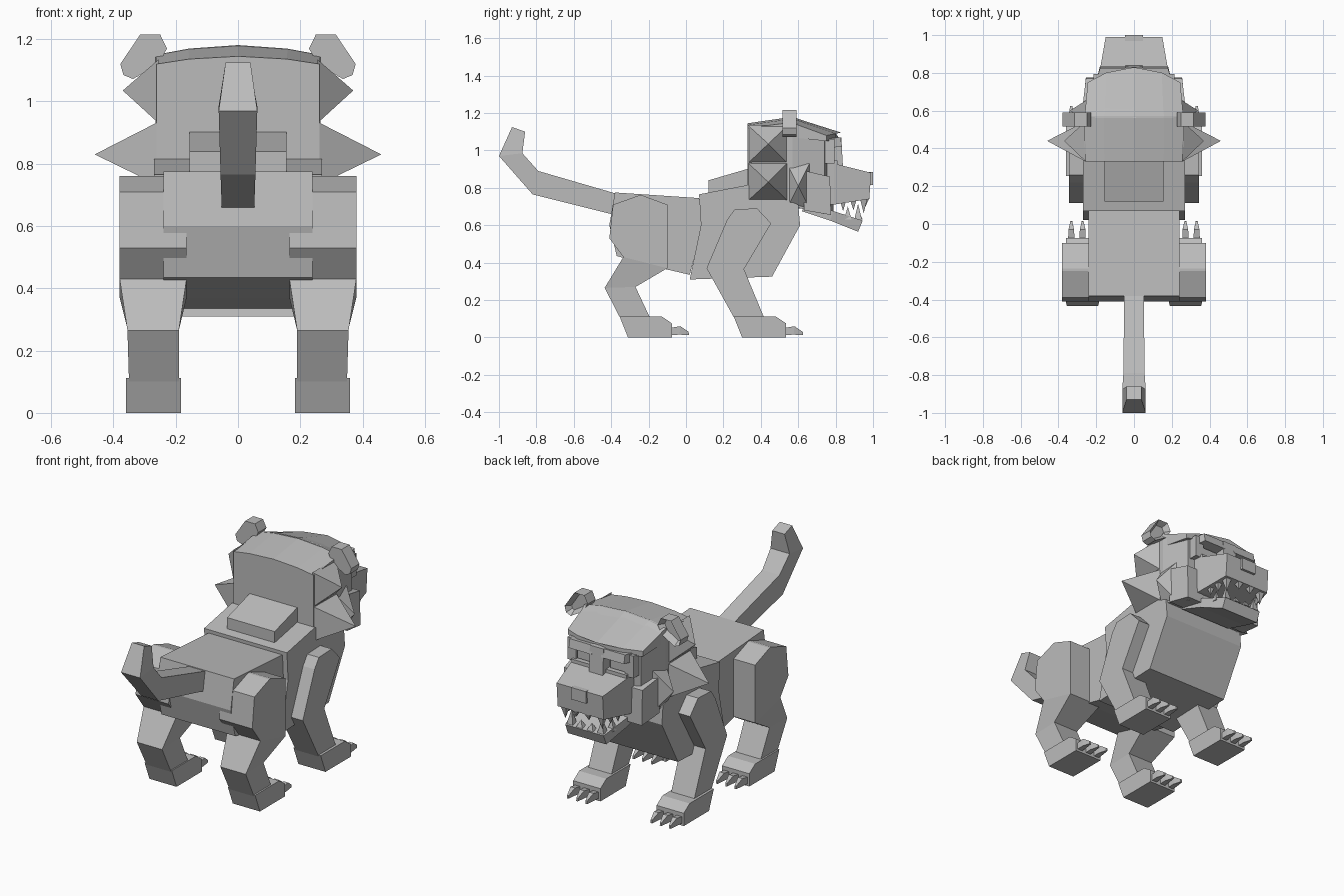
import bpy, bmesh, math
from mathutils import Vector

if "Cube" in bpy.data.objects:
    bpy.data.objects.remove(bpy.data.objects["Cube"])

grey = bpy.data.materials.new("plain grey")
grey.diffuse_color = (0.5, 0.5, 0.5, 1)
grey.use_nodes = True
grey.node_tree.nodes["Principled BSDF"].inputs["Base Color"].default_value = grey.diffuse_color


def make(name, bm):
    bmesh.ops.recalc_face_normals(bm, faces=bm.faces)
    me = bpy.data.meshes.new(name)
    bm.to_mesh(me)
    bm.free()
    me.materials.append(grey)
    ob = bpy.data.objects.new(name, me)
    bpy.context.collection.objects.link(ob)
    return ob


def skin(name, rings, mirror=False):
    """Join closed rings of points with faces and cap both ends."""
    bm = bmesh.new()
    for s in ((1, -1) if mirror else (1,)):
        vs = [[bm.verts.new((s * x, y, z)) for x, y, z in r] for r in rings]
        n = len(vs[0])
        for a, b in zip(vs, vs[1:]):
            for i in range(n):
                j = (i + 1) % n
                bm.faces.new((a[i], a[j], b[j], b[i]))
        bm.faces.new(vs[0])
        bm.faces.new(vs[-1])
    return make(name, bm)


def limb(name, secs, mirror=True):
    """Section: (back y, back z, front y, front z, x0, x1)."""
    rings = [[(a, y, z), (b, y, z), (b, v, w), (a, v, w)]
             for y, z, v, w, a, b in secs]
    return skin(name, rings, mirror)


def slab(name, prof, x0, x1, mirror=False):
    """Side profile (y, z) pulled along x."""
    return skin(name, [[(x, y, z) for y, z in prof] for x in (x0, x1)], mirror)


def box(name, x0, x1, y0, y1, z0, z1, mirror=True):
    return slab(name, [(y0, z0), (y1, z0), (y1, z1), (y0, z1)], x0, x1, mirror)


def pyramid(name, base, tip):
    bm = bmesh.new()
    for s in (1, -1):
        b = [bm.verts.new((s * x, y, z)) for x, y, z in base]
        t = bm.verts.new((s * tip[0], tip[1], tip[2]))
        bm.faces.new(b)
        for i in range(4):
            bm.faces.new((b[i], b[(i + 1) % 4], t))
    return make(name, bm)


# torso
slab("hips", [(-.38, .775), (.07, .745), (.09, .6), (.02, .335), (-.13, .37),
              (-.37, .435), (-.41, .6)], -.24, .24)
slab("chest", [(.07, .765), (.33, .815), (.6, .71), (.61, .6), (.46, .325),
               (.02, .31), (.08, .6)], -.27, .27)
slab("shoulder_hump", [(.12, .74), (.12, .84), (.36, .91), (.5, .74)], -.155, .155)

# tail
limb("tail", [(-.36, .65, -.36, .765, -.052, .052), (-.82, .765, -.79, .89, -.056, .056),
              (-1, .97, -.875, .985, -.062, .062), (-.93, 1.125, -.86, 1.1, -.04, .04)], False)

# legs
limb("back_leg", [(-.25, .76, -.235, .76, .165, .38), (-.39, .71, -.1, .71, .165, .38),
                  (-.41, .53, -.1, .53, .165, .38), (-.335, .43, -.1, .37, .165, .38),
                  (-.435, .265, -.27, .27, .19, .355), (-.35, .1, -.19, .1, .19, .35)])
limb("front_leg", [(.26, .685, .38, .69, .2, .345), (.22, .63, .455, .61, .2, .345),
                   (.11, .37, .31, .365, .19, .345), (.26, .1, .42, .1, .195, .345)])

# feet with three claws each
for part, d in (("back", 0), ("front", .61)):
    slab(part + "_foot", [(-.355 + d, .112), (-.13 + d, .112), (-.075 + d, .075),
                          (-.075 + d, 0), (-.31 + d, 0)], .183, .36, True)
    for x in (.212, .272, .332):
        limb(part + "_claw", [(-.09 + d, .012, -.09 + d, .05, x - .017, x + .017),
                              (-.035 + d, .015, -.03 + d, .06, x - .015, x + .015),
                              (.016 + d, .012, .014 + d, .03, x - .005, x + .005)])

# head: arched skull, tapered towards the face
def skull(y, bow, w, zb, ze, zt):
    xs = [w, w * .6, 0, -w * .6, -w]
    f = lambda x: 1 - (x / w) ** 2
    ring = [(x, y + bow * f(x), ze + (zt - ze) * f(x)) for x in xs]
    return ring + [(x, y + bow * f(x), zb) for x in reversed(xs)]

skin("skull", [skull(.33, 0, .262, .745, 1.12, 1.145), skull(.57, 0, .265, .7, 1.15, 1.18),
               skull(.74, .05, .225, .66, 1.07, 1.1)])
skin("brow_cap", [skull(.56, 0, .262, 1.07, 1.15, 1.181),
                  skull(.75, .08, .245, 1.05, 1.08, 1.095)])

# cheek fur spikes
def spike(name, y0, y1, z0, z1, x, tip):
    pyramid(name, [(x, y0, z0), (x, y1, z0), (x, y1, z1), (x, y0, z1)], tip)

spike("upper_cheek_spike", .33, .545, .93, 1.135, .255, (.37, .44, 1.035))
spike("lower_cheek_spike", .33, .545, .73, .935, .255, (.46, .44, .83))
spike("front_cheek_spike", .54, .66, .69, .93, .245, (.34, .6, .81))
limb("cheek", [(.63, .68, .64, .89, .14, .27), (.775, .655, .77, .86, .14, .255)])

# face
slab("nose_bridge", [(.72, .88), (.84, .9), (.83, 1.07), (.72, 1.07)], -.045, .045)
limb("eyebrow", [(.72, 1.01, .72, 1.06, .03, .21), (.835, 1.02, .825, 1.07, .03, .18)])
box("eye", .06, .155, .74, .79, .95, 1.0)
box("eye_corner", .16, .215, .7, .795, .93, 1.06)
box("under_eye", .04, .18, .72, .81, .9, .945)

# muzzle, nose, jaw
limb("muzzle", [(.74, .71, .74, .935, -.19, .19), (.79, .71, .79, .93, -.185, .185),
                (.98, .74, .99, .88, -.15, .15)], False)
box("nose", -.048, .048, .95, 1, .815, .885, False)
limb("lower_jaw", [(.62, .675, .64, .72, -.17, .17), (.77, .625, .79, .675, -.16, .16),
                   (.92, .565, .945, .625, -.125, .125)], False)

# teeth
def tooth(x, y, z, tip, r):
    pyramid("tooth", [(x - r, y - r, z), (x + r, y - r, z), (x + r, y + r, z),
                      (x - r, y + r, z)], (x, y, tip))

for x, y, tip in ((.12, .95, .665), (.135, .895, .68), (.145, .84, .675), (.04, .96, .7)):
    tooth(x, y, .745, tip, .02)
for x, y, tip in ((.1, .92, .715), (.125, .865, .7), (.035, .925, .67)):
    tooth(x, y, .63, tip, .02)

# ears with a hollow front
prof = [(.378, 1.12), (.314, 1.215), (.25, 1.215), (.228, 1.17), (.255, 1.12),
        (.337, 1.072), (.368, 1.085)]
ears = skin("ear", [[(x, y, z) for x, z in prof] for y in (.515, .59)], True)
bm = bmesh.new()
bm.from_mesh(ears.data)
fronts = [f for f in bm.faces if f.normal.y > .9]
bmesh.ops.inset_individual(bm, faces=fronts, thickness=.022)
for f in fronts:
    bmesh.ops.translate(bm, verts=f.verts, vec=Vector((0, -.035, 0)))
bm.to_mesh(ears.data)
bm.free()
